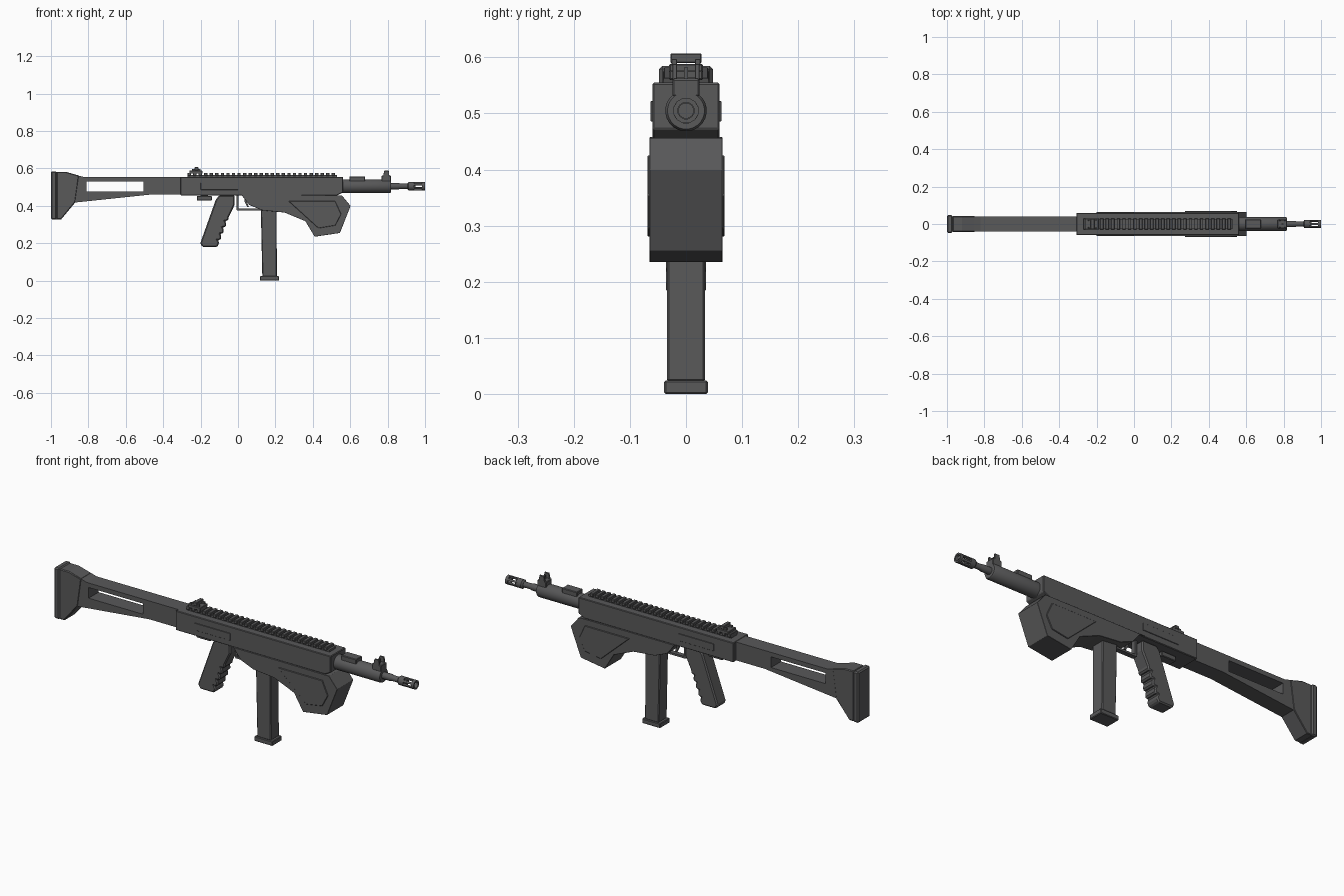
import bpy, bmesh, math
from mathutils import Vector

old = bpy.data.objects.get("Cube")
if old:
    bpy.data.objects.remove(old, do_unlink=True)


def make_material(name, value):
    mat = bpy.data.materials.new(name)
    mat.use_nodes = True
    color = (value, value, value * 1.02, 1)
    mat.diffuse_color = color
    mat.node_tree.nodes["Principled BSDF"].inputs["Base Color"].default_value = color
    return mat


GREY = make_material("dark grey", 0.1)
AXIS_Z = 0.505


def finish(name, bm, bevel=0.0):
    bmesh.ops.recalc_face_normals(bm, faces=bm.faces)
    mesh = bpy.data.meshes.new(name)
    bm.to_mesh(mesh)
    bm.free()
    mesh.materials.append(GREY)
    obj = bpy.data.objects.new(name, mesh)
    bpy.context.collection.objects.link(obj)
    if bevel:
        mod = obj.modifiers.new("Bevel", "BEVEL")
        mod.width = bevel
        mod.segments = 1
        mod.limit_method = "ANGLE"
    return obj


def profile(name, points, half, bevel=0.0, y=0.0):
    """Side outline (x, z) extruded across the width."""
    bm = bmesh.new()
    face = bm.faces.new([bm.verts.new((x, y - half, z)) for x, z in points])
    out = bmesh.ops.extrude_face_region(bm, geom=[face])
    verts = [v for v in out["geom"] if isinstance(v, bmesh.types.BMVert)]
    bmesh.ops.translate(bm, verts=verts, vec=(0, 2 * half, 0))
    return finish(name, bm, bevel)


def box(name, x0, x1, z0, z1, half, bevel=0.0, y=0.0):
    return profile(name, [(x0, z0), (x1, z0), (x1, z1), (x0, z1)], half, bevel, y)


def lathe(name, rings, sides, closed=False):
    """Turn (x, radius) rings about the bore line."""
    bm = bmesh.new()
    loops = []
    for x, r in rings:
        loops.append([bm.verts.new((x, r * math.cos(a), AXIS_Z + r * math.sin(a)))
                      for a in (math.tau * (i + 0.5) / sides for i in range(sides))])
    pairs = list(zip(loops, loops[1:]))
    if closed:
        pairs.append((loops[-1], loops[0]))
    else:
        bm.faces.new(loops[0])
        bm.faces.new(loops[-1])
    for a, b in pairs:
        for i in range(sides):
            j = (i + 1) % sides
            bm.faces.new((a[i], a[j], b[j], b[i]))
    obj = finish(name, bm)
    bpy.ops.object.select_all(action="DESELECT")
    obj.select_set(True)
    bpy.context.view_layer.objects.active = obj
    bpy.ops.object.shade_smooth_by_angle(angle=math.radians(35))
    return obj


# Stock with a long window
stock = profile("stock", [(-0.975, 0.58), (-0.92, 0.58), (-0.82, 0.553), (-0.3, 0.553),
                          (-0.3, 0.46), (-0.47, 0.46), (-0.87, 0.418), (-0.945, 0.328),
                          (-0.975, 0.328)], 0.04)
cutter = box("stock_window_cutter", -0.81, -0.505, 0.476, 0.53, 0.1)
cutter.hide_render = True
cut = stock.modifiers.new("Window", "BOOLEAN")
cut.object = cutter
cut.solver = "EXACT"
bpy.context.view_layer.objects.active = stock
bpy.ops.object.modifier_apply(modifier=cut.name)
bpy.data.objects.remove(cutter, do_unlink=True)
profile("stock_flare", [(-0.97, 0.582), (-0.92, 0.582), (-0.85, 0.562), (-0.87, 0.42),
                        (-0.945, 0.328), (-0.97, 0.328)], 0.042, 0.004)
box("butt_plate", -1.0, -0.97, 0.327, 0.585, 0.048, 0.006)

# Receiver
profile("receiver", [(-0.308, 0.555), (0.562, 0.555), (0.562, 0.472), (0.53, 0.456),
                     (-0.308, 0.456)], 0.06, 0.003)
for side, y in (("right", -0.06), ("left", 0.06)):
    box(side + "_receiver_panel", -0.2, 0.0, 0.486, 0.522, 0.003, 0.001, y)
box("rear_catch", -0.22, -0.14, 0.428, 0.453, 0.022, 0.003)
box("rear_catch_stem", -0.2, -0.16, 0.45, 0.46, 0.015)

# Lower hand guard with raised side panels
profile("hand_guard", [(-0.01, 0.458), (0.02, 0.456), (0.06, 0.405), (0.13, 0.376),
                       (0.25, 0.364), (0.36, 0.318), (0.41, 0.235), (0.545, 0.255),
                       (0.602, 0.4), (0.555, 0.456), (0.3, 0.458)], 0.065, 0.004)
for side, y in (("right", -0.065), ("left", 0.065)):
    profile(side + "_guard_panel", [(0.27, 0.425), (0.43, 0.28), (0.52, 0.295),
                                    (0.552, 0.355), (0.52, 0.425)], 0.004, 0.002, y)

# Top rail
box("rail_base", -0.27, 0.53, 0.55, 0.565, 0.024)
TEETH = 27
for i in range(TEETH):
    x = -0.27 + i * 0.8 / TEETH
    profile("rail_tooth", [(x, 0.56), (x + 0.018, 0.56), (x + 0.018, 0.577),
                           (x, 0.577)], 0.03, 0.002)

# Rear sight
box("rear_sight_base", -0.26, -0.19, 0.572, 0.588, 0.03, 0.002)
box("rear_sight_crossbar", -0.232, -0.212, 0.59, 0.607, 0.028, 0.002)
for y in (-0.021, 0.021):
    box("rear_sight_post", -0.245, -0.2, 0.58, 0.597, 0.005, 0.001, y)

# Pistol grip with finger ridges
front = [(-0.018, 0.456), (-0.018, 0.405), (-0.04, 0.36)]
for i in range(4):
    x, z = -0.05 - i * 0.013, 0.34 - i * 0.034
    front += [(x, z), (x - 0.002, z - 0.018), (x - 0.019, z - 0.021)]
front += [(-0.1, 0.2), (-0.112, 0.18)]
profile("grip", front + [(-0.19, 0.18), (-0.202, 0.2), (-0.118, 0.435), (-0.1, 0.456)],
        0.036, 0.006)

# Trigger and guard
box("trigger_guard_bottom", -0.005, 0.13, 0.376, 0.386, 0.012)
box("trigger_guard_rear", -0.008, 0.003, 0.378, 0.458, 0.012)
profile("trigger", [(0.035, 0.458), (0.055, 0.458), (0.048, 0.42), (0.058, 0.395),
                    (0.05, 0.392), (0.036, 0.42)], 0.006)

# Magazine
profile("magazine", [(0.13, 0.022), (0.208, 0.022), (0.206, 0.385), (0.122, 0.385)],
        0.034, 0.004)
box("magazine_floor", 0.118, 0.22, 0.0, 0.024, 0.039, 0.003)

# Barrel group
lathe("barrel_shroud", [(0.55, 0.037), (0.812, 0.037), (0.818, 0.033)], 24)
lathe("barrel", [(0.81, 0.017), (0.86, 0.017), (0.87, 0.014), (0.95, 0.014)], 16)
lathe("muzzle_collar", [(0.905, 0.015), (0.912, 0.023), (0.94, 0.023)], 12)
lathe("muzzle_ring", [(0.985, 0.023), (1.0, 0.023), (1.0, 0.015), (0.985, 0.015)], 12, True)
for i in range(6):
    a = math.tau * i / 6
    prong = box("muzzle_prong", 0.935, 0.99, -0.004, 0.004, 0.005)
    prong.rotation_euler.x = a
    prong.location = Vector((0, -0.0185 * math.sin(a), AXIS_Z + 0.0185 * math.cos(a)))
box("shroud_block", 0.595, 0.68, 0.53, 0.557, 0.024, 0.003)

# Front sight
box("front_sight_base", 0.768, 0.818, 0.53, 0.562, 0.024, 0.003)
box("front_sight_blade", 0.788, 0.798, 0.555, 0.582, 0.004)
for y in (-0.02, 0.02):
    profile("front_sight_wing", [(0.775, 0.555), (0.81, 0.555), (0.806, 0.588),
                                 (0.782, 0.588)], 0.004, 0.001, y)
